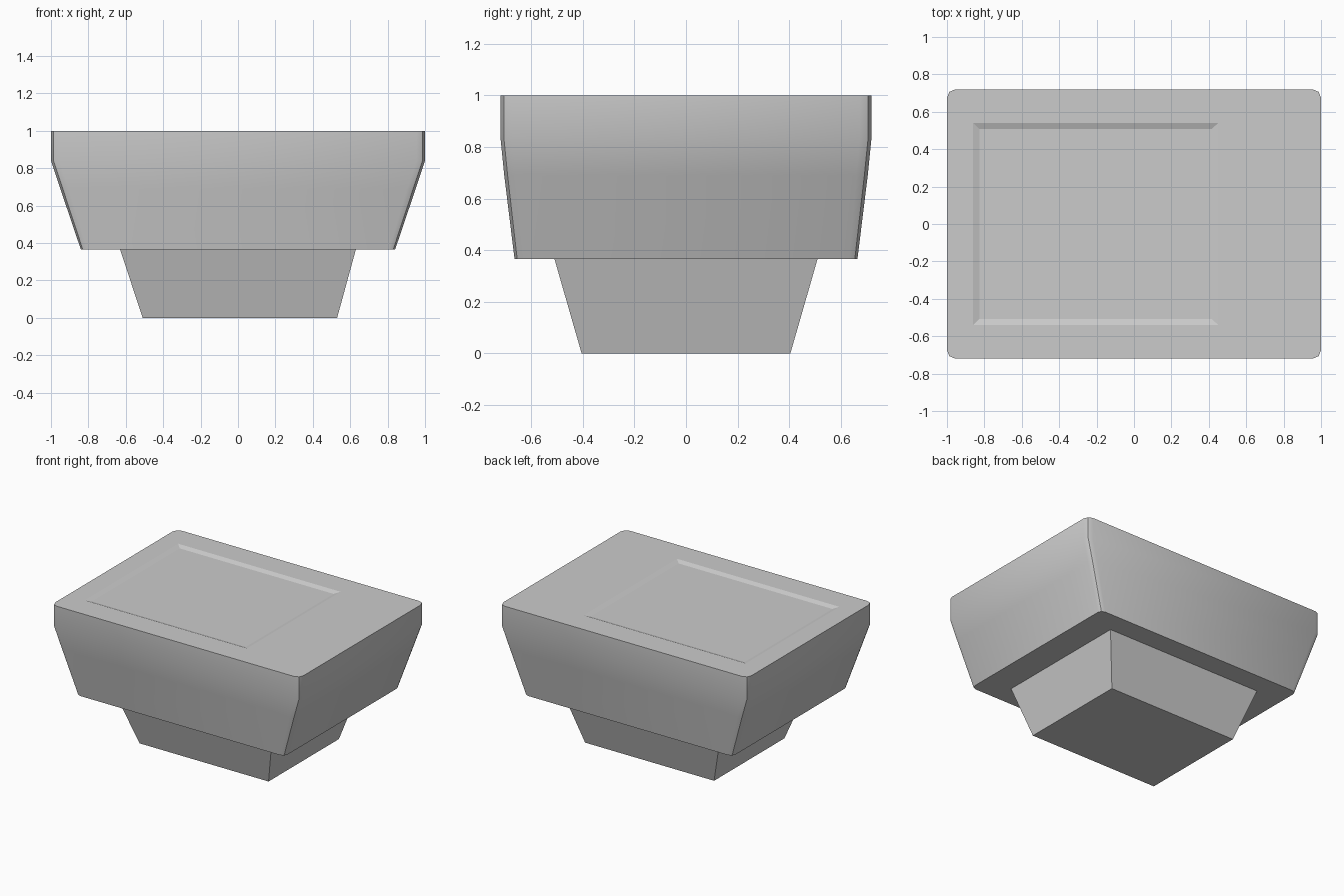
import bpy, bmesh
from math import cos, sin, pi

if "Cube" in bpy.data.objects:
    bpy.data.objects.remove(bpy.data.objects["Cube"])


def ring(x0, x1, y, z, r, seg):
    """Rounded rectangle, counter-clockwise seen from above."""
    pts = []
    corners = [(x1 - r, y - r), (x0 + r, y - r), (x0 + r, -y + r), (x1 - r, -y + r)]
    for i, (cx, cy) in enumerate(corners):
        for k in range(seg + 1):
            a = (i + k / seg) * pi / 2
            pts.append((cx + r * cos(a), cy + r * sin(a), z))
    return pts


def loft(name, rings, smooth_bands=0, cap_top=True):
    """Skin stacked rings, smooth-shading the first few bands."""
    bm = bmesh.new()
    loops = [[bm.verts.new(p) for p in r] for r in rings]
    n = len(loops[0])
    for b, (lo, hi) in enumerate(zip(loops, loops[1:])):
        for i in range(n):
            j = (i + 1) % n
            f = bm.faces.new((lo[i], lo[j], hi[j], hi[i]))
            f.smooth = b < smooth_bands
    bm.faces.new(loops[0][::-1])
    if cap_top:
        bm.faces.new(loops[-1])
    bmesh.ops.remove_doubles(bm, verts=bm.verts[:], dist=1e-5)
    bm.normal_update()
    for e in bm.edges:
        if len(e.link_faces) == 2 and e.calc_face_angle(0) > 0.6:
            e.smooth = False
    mesh = bpy.data.meshes.new(name)
    bm.to_mesh(mesh)
    bm.free()
    obj = bpy.data.objects.new(name, mesh)
    bpy.context.collection.objects.link(obj)
    return obj


# Tapered upper block with a shallow rectangular recess in its top
loft("upper_block", [
    ring(-0.84, 0.84, 0.665, 0.365, 0.035, 2),
    ring(-0.95, 0.95, 0.705, 0.69, 0.045, 2),
    ring(-1.0, 1.0, 0.72, 0.84, 0.045, 2),
    ring(-1.0, 1.0, 0.72, 1.0, 0.045, 2),
    ring(-0.86, 0.45, 0.54, 1.0, 0.0, 2),
    ring(-0.825, 0.415, 0.507, 0.988, 0.0, 2),
], smooth_bands=3)

# Tapered pedestal under the block, slightly off-centre at the foot
loft("pedestal", [
    ring(-0.51, 0.53, 0.405, 0.0, 0.0, 1),
    ring(-0.63, 0.63, 0.51, 0.365, 0.0, 1),
], cap_top=False)
